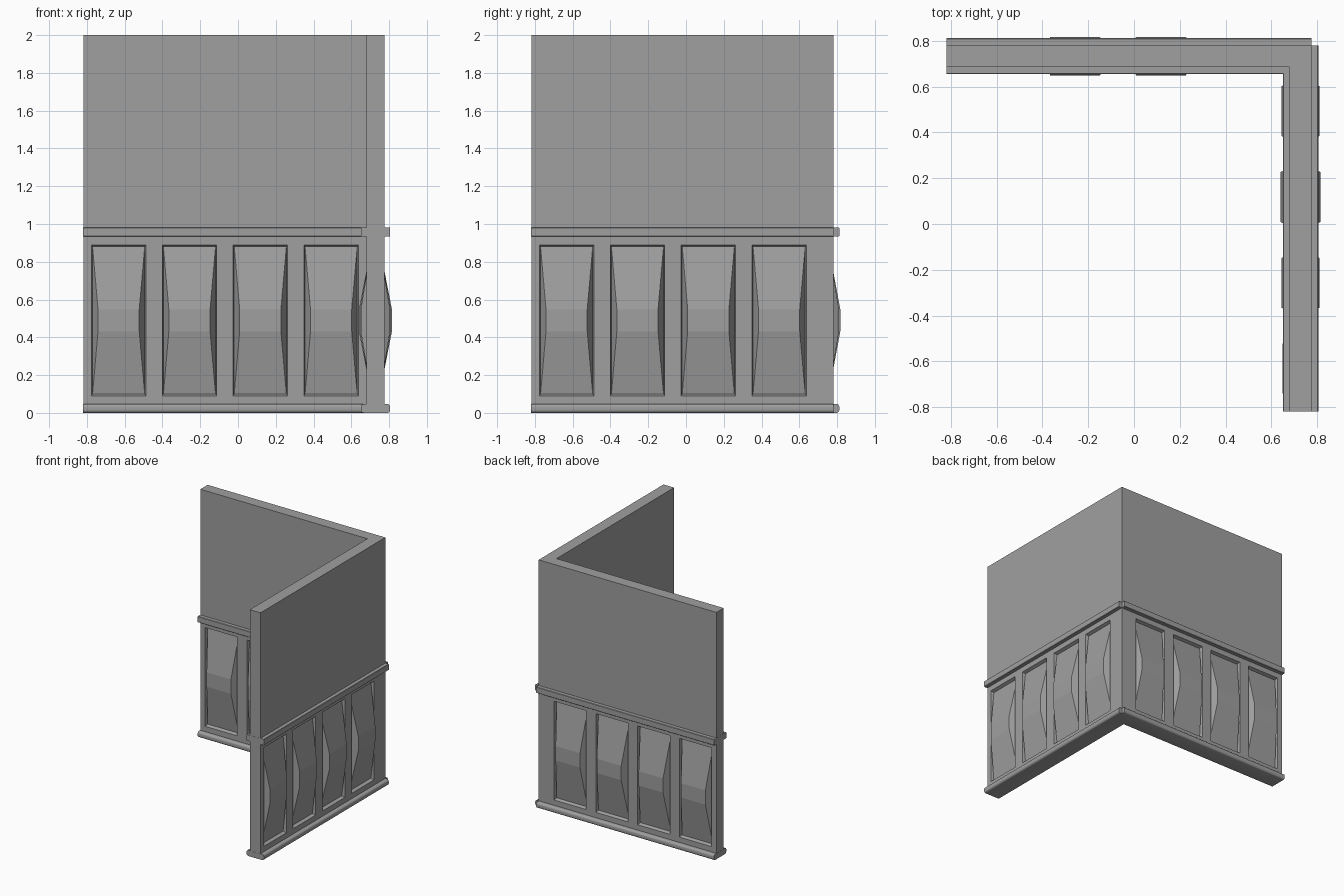
import bpy
import bmesh
from mathutils import Vector

cube = bpy.data.objects.get("Cube")
if cube:
    bpy.data.objects.remove(cube, do_unlink=True)

# One plain grey for the whole wall
grey = bpy.data.materials.new("plain grey")
grey.use_nodes = True
COLOUR = (0.35, 0.35, 0.35, 1)
grey.diffuse_color = COLOUR
grey.node_tree.nodes["Principled BSDF"].inputs["Base Color"].default_value = COLOUR

START = -0.819
OUT_X, IN_X = 0.775, 0.68
OUT_Y, IN_Y = 0.78, 0.687
FLOOR, TOP = 0.01, 2.0
PANEL_LOW, PANEL_HIGH = 0.09, 0.89
PANEL_CENTRES = [-0.632 + 0.375 * i for i in range(4)]
PANEL_HALF = 0.144
RECESS = 0.025


def finish(bm, name):
    mesh = bpy.data.meshes.new(name)
    bm.to_mesh(mesh)
    bm.free()
    mesh.materials.append(grey)
    obj = bpy.data.objects.new(name, mesh)
    bpy.context.collection.objects.link(obj)
    return obj


def add_face(bm, points, normal):
    face = bm.faces.new([bm.verts.new(p) for p in points])
    face.normal_update()
    if face.normal.dot(normal) < 0:
        face.normal_flip()
    return face


def raise_panel(bm, face, along, normal, bulge):
    """Sink a recess into the face, then raise a blunt pyramid from its floor."""
    centre = face.calc_center_median()
    steps = [(PANEL_HALF - 0.006, 0.39, -RECESS), (0.109, 0.058, bulge)]
    for half_width, half_height, depth in steps:
        bmesh.ops.inset_individual(bm, faces=[face], thickness=0.02)
        for v in face.verts:
            d = v.co - centre
            side = 1 if d.dot(along) > 0 else -1
            rise = 1 if d.z > 0 else -1
            v.co = (centre + along * side * half_width + normal * depth
                    + Vector((0, 0, rise * half_height)))


def panelled_side(bm, origin, along, normal, end, bulges):
    """Flat side of a wall with a row of raised panels below the rail."""
    cuts = [START]
    for c in PANEL_CENTRES:
        cuts += [c - PANEL_HALF, c + PANEL_HALF]
    cuts.append(end)
    rows = [FLOOR, PANEL_LOW, PANEL_HIGH, TOP]
    panels = []
    for col, (a, b) in enumerate(zip(cuts, cuts[1:])):
        for row, (low, high) in enumerate(zip(rows, rows[1:])):
            points = [origin + along * u + Vector((0, 0, z))
                      for u, z in ((a, low), (b, low), (b, high), (a, high))]
            face = add_face(bm, points, normal)
            if col % 2 and row == 1:
                panels.append(face)
    for face, bulge in zip(panels, bulges):
        raise_panel(bm, face, along, normal, bulge)


X, Y, Z = Vector((1, 0, 0)), Vector((0, 1, 0)), Vector((0, 0, 1))
BACK_BULGES = [0.03, 0.037, 0.037, 0.03]
SIDE_BULGES = [0.03, 0.035, 0.04, 0.035]

# Corner wall: two panelled arms, open below where the skirting covers it
bm = bmesh.new()
panelled_side(bm, Y * OUT_Y, X, Y, OUT_X, BACK_BULGES)
panelled_side(bm, Y * IN_Y, X, -Y, IN_X, BACK_BULGES)
panelled_side(bm, X * OUT_X, Y, X, OUT_Y, SIDE_BULGES)
panelled_side(bm, X * IN_X, Y, -X, IN_Y, SIDE_BULGES)

# Top cap and the two end caps
add_face(bm, [(START, IN_Y, TOP), (IN_X, IN_Y, TOP), (IN_X, START, TOP),
              (OUT_X, START, TOP), (OUT_X, OUT_Y, TOP), (START, OUT_Y, TOP)], Z)
add_face(bm, [(START, IN_Y, FLOOR), (START, OUT_Y, FLOOR),
              (START, OUT_Y, TOP), (START, IN_Y, TOP)], -X)
add_face(bm, [(IN_X, START, FLOOR), (OUT_X, START, FLOOR),
              (OUT_X, START, TOP), (IN_X, START, TOP)], -Y)
bmesh.ops.remove_doubles(bm, verts=bm.verts, dist=0.0001)
finish(bm, "corner_wall")


def trim(name, low, high, run, radius, segments):
    """Moulding along one arm, with its long edges rounded."""
    low, high = Vector(low), Vector(high)
    bm = bmesh.new()
    bmesh.ops.create_cube(bm, size=1)
    for v in bm.verts:
        v.co = Vector([low[i] if v.co[i] < 0 else high[i] for i in range(3)])
    long_edges = [e for e in bm.edges
                  if abs((e.verts[0].co - e.verts[1].co).dot(run)) > 0.5]
    bmesh.ops.bevel(bm, geom=long_edges, offset=radius, segments=segments,
                    profile=0.5, affect='EDGES')
    obj = finish(bm, name)
    bpy.ops.object.select_all(action='DESELECT')
    obj.select_set(True)
    bpy.context.view_layer.objects.active = obj
    bpy.ops.object.shade_smooth_by_angle()


# Rounded skirting and squarer chair rail on both arms
for name, z0, z1, radius, segments in (("skirting", 0, 0.047, 0.016, 4),
                                       ("chair_rail", 0.933, 0.982, 0.003, 1)):
    trim("back_" + name, (-0.82, 0.655, z0), (OUT_X, 0.812, z1), X, radius, segments)
    trim("side_" + name, (0.651, -0.82, z0), (0.806, OUT_Y, z1), Y, radius, segments)
